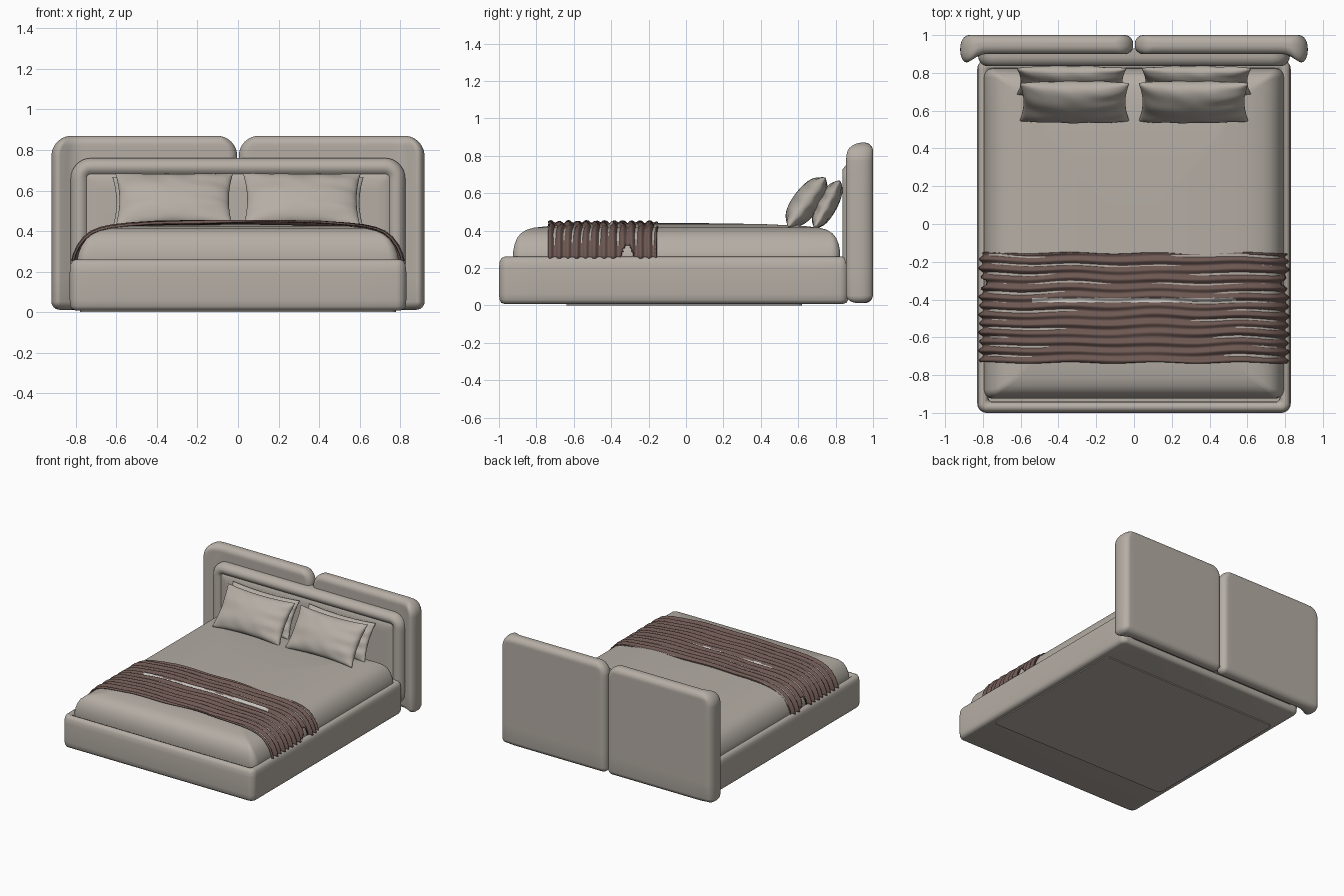
import bpy, bmesh, math
from mathutils import Vector, Matrix

if "Cube" in bpy.data.objects:
    bpy.data.objects.remove(bpy.data.objects["Cube"])


def material(name, rgb):
    m = bpy.data.materials.new(name)
    m.diffuse_color = (*rgb, 1)
    m.use_nodes = True
    m.node_tree.nodes["Principled BSDF"].inputs["Base Color"].default_value = m.diffuse_color
    return m


FABRIC = material("warm_grey_fabric", (0.46, 0.42, 0.375))
BROWN = material("brown_knit", (0.155, 0.098, 0.086))
SHEET = material("pale_sheet", (0.56, 0.53, 0.50))


def finish(name, bm, mats, angle=60):
    bmesh.ops.recalc_face_normals(bm, faces=bm.faces)
    me = bpy.data.meshes.new(name)
    bm.to_mesh(me)
    bm.free()
    ob = bpy.data.objects.new(name, me)
    bpy.context.collection.objects.link(ob)
    for m in mats:
        me.materials.append(m)
    bpy.ops.object.select_all(action='DESELECT')
    ob.select_set(True)
    bpy.context.view_layer.objects.active = ob
    bpy.ops.object.shade_smooth_by_angle(angle=math.radians(angle))
    return ob


def rounded_rect(a0, a1, b0, b1, r, n=8, edge=12):
    """Closed outline of a rounded rectangle with subdivided sides."""
    pts = []
    corners = [(a1 - r, b1 - r), (a0 + r, b1 - r), (a0 + r, b0 + r), (a1 - r, b0 + r)]
    for k, (ca, cb) in enumerate(corners):
        for i in range(n + 1):
            t = math.pi / 2 * (k + i / n)
            pts.append((ca + r * math.cos(t), cb + r * math.sin(t)))
        na, nb = corners[(k + 1) % 4]
        t = math.pi / 2 * (k + 1)
        ox, oy = r * math.cos(t), r * math.sin(t)
        for i in range(1, edge):
            f = i / edge
            pts.append((ca + (na - ca) * f + ox, cb + (nb - cb) * f + oy))
    return pts


def skin(rings, bm):
    loops = [[bm.verts.new(p) for p in ring] for ring in rings]
    n = len(loops[0])
    for lo, hi in zip(loops, loops[1:]):
        for i in range(n):
            bm.faces.new((lo[i], lo[(i + 1) % n], hi[(i + 1) % n], hi[i]))
    bm.faces.new(loops[0])
    bm.faces.new(loops[-1])


def cushion(name, rect, r, profile, place):
    """Stack of inset rounded rectangles: (inset a, inset b, height)."""
    a0, a1, b0, b1 = rect
    rings = []
    for ia, ib, h in profile:
        rr = max(r - min(ia, ib), 0.02)
        rings.append([place(a, b, h) for a, b in
                      rounded_rect(a0 + ia, a1 - ia, b0 + ib, b1 - ib, rr)])
    bm = bmesh.new()
    skin(rings, bm)
    return finish(name, bm, [FABRIC])


def flat(a, b, h):
    return (a, b, h)


def upright(a, b, h):
    return (a, h, b)


# Bed frame with soft rounded rails, and the base board under it
cushion("bed_frame", (-0.83, 0.83, -1.0, 0.87), 0.05,
        [(i, i, h) for i, h in [(0.03, 0.008), (0.012, 0.014), (0.003, 0.03), (0, 0.06), (0, 0.2),
                                (0.004, 0.235), (0.014, 0.253), (0.03, 0.26), (0.046, 0.255),
                                (0.057, 0.24), (0.06, 0.21), (0.06, 0.16)]], flat)
cushion("base_board", (-0.78, 0.78, -0.64, 0.62), 0.03, [(0, 0, 0.0), (0, 0, 0.03)], flat)

# Mattress with domed duvet
cushion("mattress", (-0.795, 0.795, -0.925, 0.825), 0.05,
        [(0.02, 0.01, 0.15), (0.0, 0.0, 0.25), (0.008, 0.001, 0.29), (0.022, 0.008, 0.325),
         (0.045, 0.022, 0.36), (0.075, 0.042, 0.385), (0.115, 0.07, 0.403), (0.17, 0.11, 0.415),
         (0.25, 0.2, 0.425), (0.38, 0.4, 0.434), (0.55, 0.6, 0.438), (0.72, 0.8, 0.44)], flat)

# Inner headboard with padded border
cushion("inner_headboard", (-0.825, 0.825, 0.05, 0.76), 0.1,
        [(i, i, y) for i, y in [(0.0, 0.93), (0, 0.885), (0.004, 0.868), (0.015, 0.85), (0.032, 0.838),
                                (0.05, 0.837), (0.066, 0.843), (0.078, 0.855), (0.09, 0.85),
                                (0.11, 0.845), (0.15, 0.843)]], upright)


# Two outer headboard panels whose outer ends curl forward
def headboard_panel(name, side):
    x0, x1, z0, z1, y0, y1 = 0.004, 0.92, 0.012, 0.87, 0.9, 1.0
    r_corner, r_edge, r_bot = 0.1, 0.045, 0.04
    steps = 14
    zs = [z0 + r_bot * (1 - math.cos(math.pi / 2 * i / 6)) for i in range(7)]
    zs += [z0 + r_bot + (z1 - r_corner - z0 - r_bot) * i / 6 for i in range(1, 6)]
    zs += [z1 - r_corner + r_corner * math.sin(math.pi / 2 * i / steps) for i in range(steps + 1)]
    rings = []
    for z in zs:
        def shrink(r, dist):
            d = max(0.0, r - dist)
            return r - math.sqrt(max(r * r - d * d, 0))
        sx = shrink(r_corner, z1 - z) + shrink(r_bot, z - z0)
        sy = min(shrink(r_edge, z1 - z) + shrink(r_edge, z - z0), 0.043)
        ring = []
        for x, y in rounded_rect(x0 + sx, x1 - sx, y0 + sy, y1 - sy, max(0.046 - sy, 0.004), 8, 24):
            t = min(max((x - 0.79) / 0.12, 0), 1)
            lip = 0.052 * t * t * (3 - 2 * t)
            y -= lip * (y1 - y) / (y1 - y0)
            ring.append((side * x, y, z))
        rings.append(ring)
    bm = bmesh.new()
    skin(rings, bm)
    finish(name, bm, [FABRIC])


headboard_panel("headboard_panel_left", -1)
headboard_panel("headboard_panel_right", 1)


# Pillows: pinched corners, hollow edges, creases running in from the ends
def pillow(name, centre, half_w, half_h, thick, tilt, phase):
    nu, nv = 56, 36
    m = Matrix.Translation(centre) @ Matrix.Rotation(tilt, 4, 'X')
    bm = bmesh.new()
    for s in (1, -1):
        grid = []
        for i in range(nu + 1):
            u = -math.cos(math.pi * i / nu)
            row = []
            for j in range(nv + 1):
                v = -math.cos(math.pi * j / nv)
                a, b = max(1 - u * u, 0), max(1 - v * v, 0)
                d = thick * (a * b) ** 0.42
                crease = math.sin(9 * v + 3 * u * v + phase) * abs(u) ** 1.5
                crease += 0.6 * math.sin(11 * u + 4 * v + phase) * v * v
                d += 0.008 * crease * (a * b) ** 0.4
                x = u * half_w * (1 - 0.07 * b)
                y = v * half_h * (1 - 0.10 * a)
                row.append(bm.verts.new(m @ Vector((x, y, s * d))))
            grid.append(row)
        for i in range(nu):
            for j in range(nv):
                bm.faces.new((grid[i][j], grid[i + 1][j], grid[i + 1][j + 1], grid[i][j + 1]))
    bmesh.ops.remove_doubles(bm, verts=bm.verts, dist=0.0002)
    finish(name, bm, [FABRIC], 80)


for side, label in ((-1, "left"), (1, "right")):
    pillow("front_pillow_" + label, (side * 0.315, 0.645, 0.552), 0.29, 0.165, 0.075,
           math.radians(53), side)
    pillow("back_pillow_" + label, (side * 0.33, 0.755, 0.54), 0.29, 0.145, 0.055,
           math.radians(62), side + 2)

# Ribbed throw blanket draped over the mattress
half = [(0.812, 0.25), (0.803, 0.285), (0.785, 0.325), (0.755, 0.365), (0.72, 0.393), (0.675, 0.411),
        (0.62, 0.423), (0.54, 0.432), (0.41, 0.441), (0.24, 0.445), (0.08, 0.447)]
path = [Vector((-x, 0, z)) for x, z in half] + [Vector((x, 0, z)) for x, z in reversed(half)]
dense = []
for p, q in zip(path, path[1:]):
    k = max(2, int((q - p).length / 0.015))
    dense += [p.lerp(q, i / k) for i in range(k)]
dense.append(path[-1])
rows, y_front, y_back = 130, -0.735, -0.158
bm = bmesh.new()
grid = []
for i, p in enumerate(dense):
    tan = (dense[min(i + 1, len(dense) - 1)] - dense[max(i - 1, 0)]).normalized()
    nrm = Vector((-tan.z, 0, tan.x))
    row = []
    for j in range(rows + 1):
        f = j / rows
        wob = 0.35 * math.sin(5 * p.x + 9 * f) + 0.25 * math.sin(11 * p.x - 6 * f)
        amp = 0.006 + 0.004 * abs(p.x)
        off = amp * math.sin(2 * math.pi * 12 * f + wob) + 0.0025 * math.sin(41 * f + 4 * p.x)
        v = p + nrm * off
        v.y = y_front + (y_back - y_front) * f + 0.004 * math.sin(14 * p.x)
        row.append(bm.verts.new(v))
    grid.append(row)
for i in range(len(dense) - 1):
    for j in range(rows):
        f = bm.faces.new((grid[i][j], grid[i + 1][j], grid[i + 1][j + 1], grid[i][j + 1]))
        c = f.calc_center_median()
        # pale sheet showing in one furrow
        if abs(c.x) < 0.545 and -0.414 < c.y < -0.392:
            f.material_index = 1
# gap in the hem on both sides
gap = [f for f in bm.faces if f.calc_center_median().z < 0.325 - 40 * (f.calc_center_median().y + 0.312) ** 2]
bmesh.ops.delete(bm, geom=gap, context='FACES')
blanket = finish("throw_blanket", bm, [BROWN, SHEET], 80)
thickness = blanket.modifiers.new("thickness", 'SOLIDIFY')
thickness.thickness = 0.008
thickness.offset = -1
